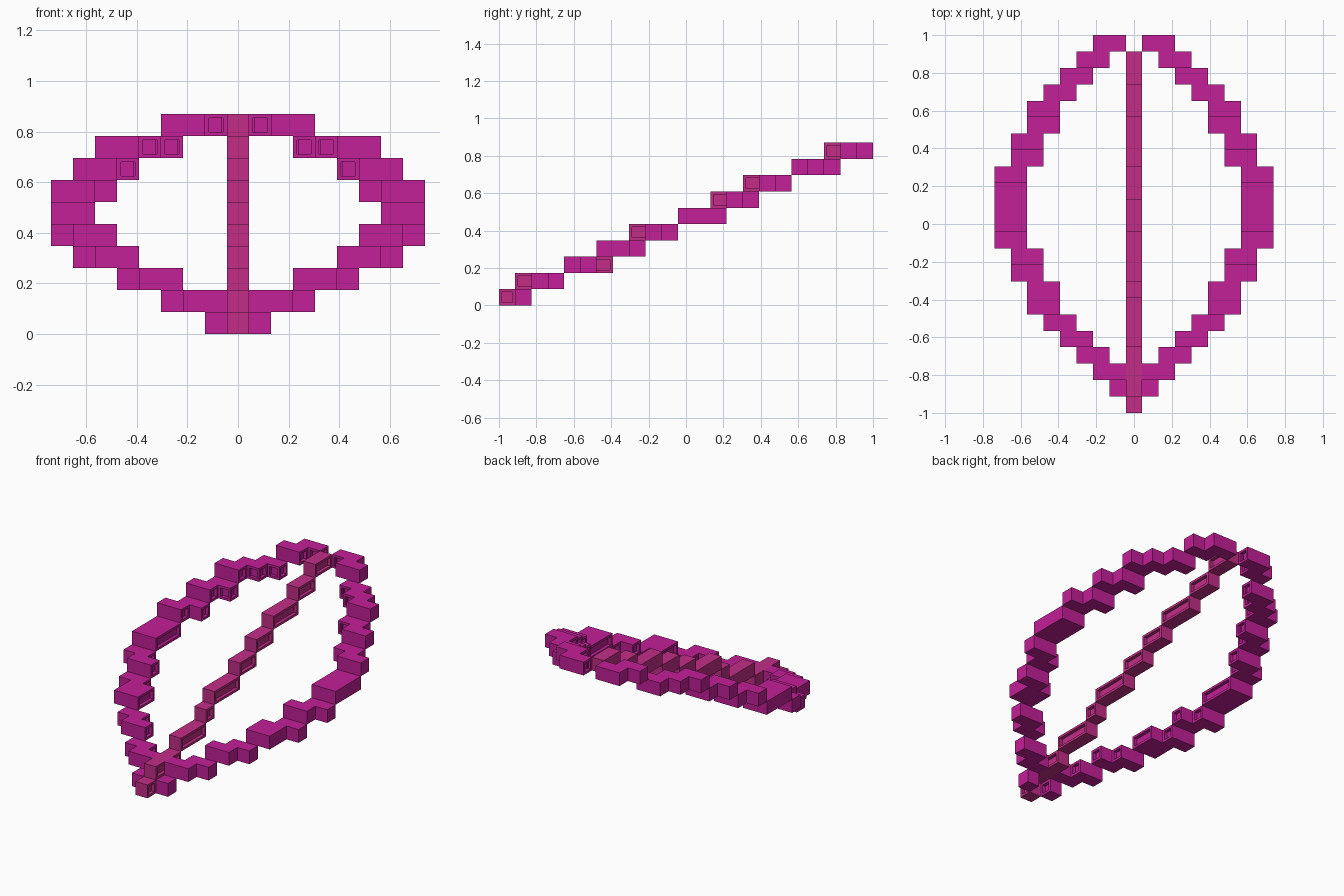
import bpy, bmesh
from mathutils import Vector

cube = bpy.data.objects.get("Cube")
if cube:
    bpy.data.objects.remove(cube, do_unlink=True)

U = 2 / 23  # edge length of one block


def make_material(name, colour):
    mat = bpy.data.materials.new(name)
    mat.use_nodes = True
    mat.diffuse_color = colour
    bsdf = mat.node_tree.nodes["Principled BSDF"]
    bsdf.inputs["Base Color"].default_value = colour
    bsdf.inputs["Roughness"].default_value = 0.8
    return mat


def build_blocks(name, cells, mat, has_slot):
    """Outer skin of a set of blocks (column, row, layer), with shallow slots cut in chosen faces."""
    bm = bmesh.new()
    corners = {}

    def vert(p):
        if p not in corners:
            i, j, k = p
            corners[p] = bm.verts.new(((i - 0.5) * U, j * U - 1, k * U))
        return corners[p]

    for cell in cells:
        for axis in range(3):
            a, b = (axis + 1) % 3, (axis + 2) % 3
            for side in (0, 1):
                near = list(cell)
                near[axis] += 2 * side - 1
                if tuple(near) in cells:
                    continue
                loop = []
                for da, db in ((0, 0), (1, 0), (1, 1), (0, 1)):
                    p = list(cell)
                    p[axis] += side
                    p[a] += da
                    p[b] += db
                    loop.append(vert(tuple(p)))
                bm.faces.new(loop if side else loop[::-1])
    # Join flush block faces into long panels
    bm.normal_update()
    bmesh.ops.dissolve_limit(bm, angle_limit=0.01, verts=bm.verts[:], edges=bm.edges[:])
    bm.normal_update()
    slots = [f for f in bm.faces if has_slot(f)]
    bmesh.ops.inset_individual(bm, faces=slots, thickness=U / 4, depth=0)
    for f in slots:
        normal = f.normal.copy()
        wall = bmesh.ops.extrude_discrete_faces(bm, faces=[f])["faces"]
        bmesh.ops.translate(bm, verts=wall[0].verts[:], vec=normal * -U / 4)
    mesh = bpy.data.meshes.new(name)
    bm.to_mesh(mesh)
    bm.free()
    mesh.materials.append(mat)
    obj = bpy.data.objects.new(name, mesh)
    bpy.context.collection.objects.link(obj)
    return obj


magenta = make_material("magenta", (0.54, 0.014, 0.31, 1))
rose = make_material("rose", (0.54, 0.027, 0.24, 1))

# Rim: inner column for each row from the front tip to the back, always two blocks wide
inner = [1, 1, 2, 3, 4, 5, 5, 6, 6, 7, 7, 7, 7, 7, 6, 6, 5, 5, 4, 3, 2, 1]
rim_layers = [0, 1, 1, 2, 2, 3, 3, 3, 4, 4, 5, 5, 5, 6, 6, 7, 7, 8, 8, 8, 9, 9]
rim_cells = set()
for row, (col, layer) in enumerate(zip(inner, rim_layers), start=1):
    rim_cells.add((col, row, layer))
    if row > 1:
        rim_cells.add((col + 1, row, layer))


def rim_slot(face):
    centre = face.calc_center_median()
    back_step = face.normal.y < -0.9 and centre.y > 0.45 and face.calc_area() < 1.5 * U * U
    return face.normal.x < -0.9 or back_step


rim = build_blocks("rim", rim_cells, magenta, rim_slot)
rim.modifiers.new("Mirror", "MIRROR").use_mirror_merge = False

# Spine: one block wide, climbing from the front tip to the back
spine_runs = [1, 3, 3, 1, 3, 2, 2, 3, 2, 2]
spine_cells, row = set(), 0
for layer, length in enumerate(spine_runs):
    for _ in range(length):
        spine_cells.add((0, row, layer))
        row += 1
build_blocks("spine", spine_cells, rose, lambda f: f.normal.x > 0.9)
